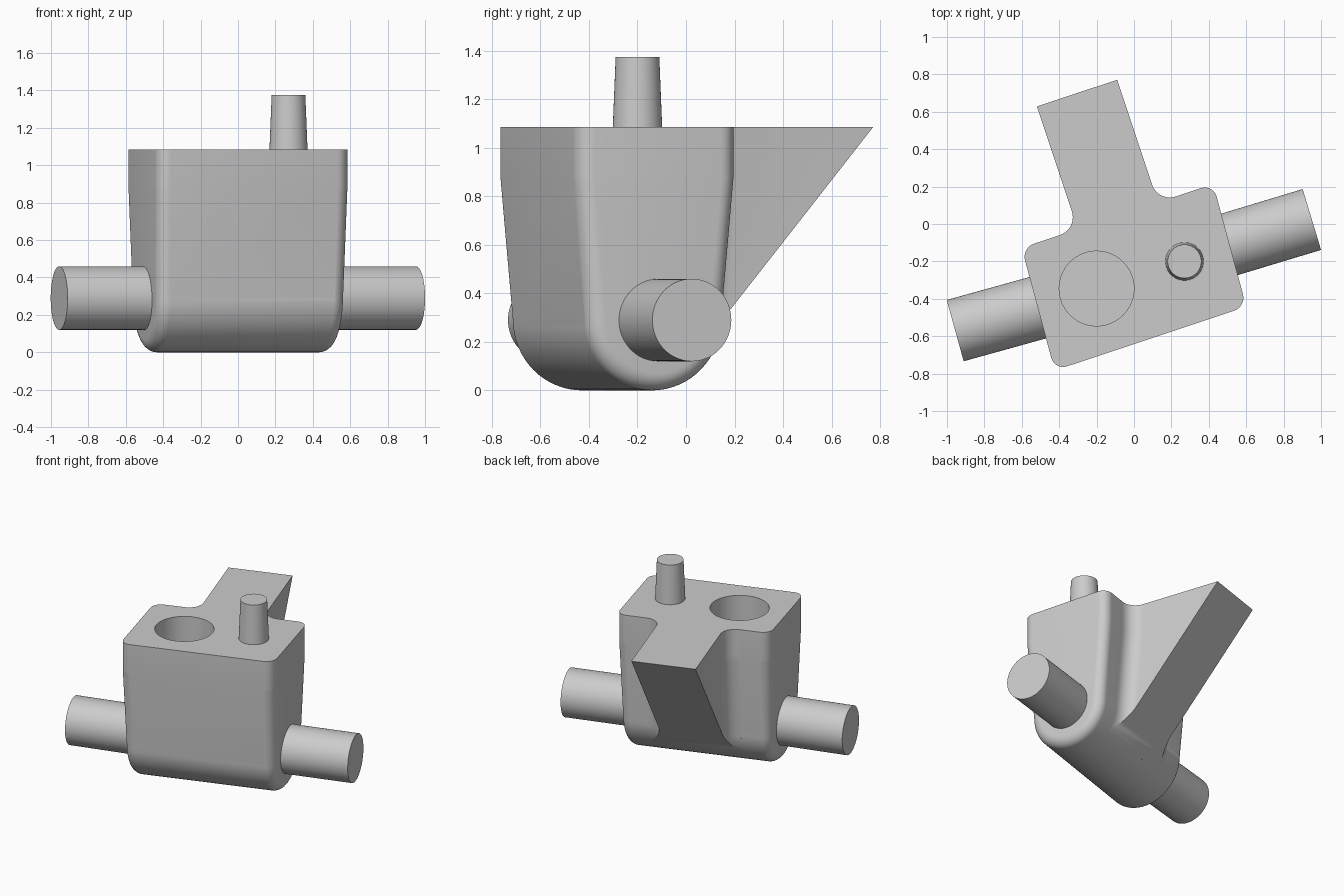
import bpy, bmesh, math
from mathutils import Matrix, Vector

cube = bpy.data.objects.get("Cube")
if cube:
    bpy.data.objects.remove(cube)

TURN = math.radians(18.4)      # whole block is turned about the vertical
TOP, MID_V, RAD = 1.085, -0.27, 0.29
HALF_TOP, KINK = 0.339, 0.87   # half depth of block, height where draft starts

grey = bpy.data.materials.new("plain grey")
grey.use_nodes = True
COLOUR = (0.6, 0.6, 0.6, 1)
grey.diffuse_color = COLOUR
grey.node_tree.nodes["Principled BSDF"].inputs["Base Color"].default_value = COLOUR


def finish(name, bm, matrix=None):
    bmesh.ops.recalc_face_normals(bm, faces=bm.faces)
    mesh = bpy.data.meshes.new(name)
    bm.to_mesh(mesh)
    bm.free()
    mesh.materials.append(grey)
    if matrix:
        mesh.transform(matrix)
    ob = bpy.data.objects.new(name, mesh)
    bpy.context.collection.objects.link(ob)
    return ob


def smooth(ob):
    bpy.ops.object.select_all(action='DESELECT')
    ob.select_set(True)
    bpy.context.view_layer.objects.active = ob
    bpy.ops.object.shade_smooth_by_angle(angle=math.radians(30))


def rod(name, r1, r2, start, end):
    start, end = Vector(start), Vector(end)
    axis = end - start
    bm = bmesh.new()
    bmesh.ops.create_cone(bm, cap_ends=True, segments=64, radius1=r1, radius2=r2, depth=axis.length)
    turn = axis.to_track_quat('Z', 'Y').to_matrix().to_4x4()
    return finish(name, bm, Matrix.Translation((start + end) / 2) @ turn)


def half_depth(z):
    """Half depth of the block at height z."""
    if z >= KINK:
        return HALF_TOP
    if z >= RAD:
        return RAD + (HALF_TOP - RAD) * (z - RAD) / (KINK - RAD)
    return math.sqrt(max(0, RAD ** 2 - (RAD - z) ** 2))


spin = Matrix.Rotation(TURN, 4, 'Z')

# Block: U-shaped section swept sideways, with rounded ends
N = 32
section = [(HALF_TOP, TOP), (HALF_TOP, KINK)]
section += [(RAD * math.cos(math.pi * i / N), RAD - RAD * math.sin(math.pi * i / N)) for i in range(N + 1)]
section += [(-HALF_TOP, KINK), (-HALF_TOP, TOP)]
bm = bmesh.new()
start = bm.faces.new([bm.verts.new((-0.54, v, z)) for v, z in section])
sweep = bmesh.ops.extrude_face_region(bm, geom=[start], use_keep_orig=True)
bmesh.ops.translate(bm, vec=(1.08, 0, 0), verts=[g for g in sweep["geom"] if isinstance(g, bmesh.types.BMVert)])
bmesh.ops.recalc_face_normals(bm, faces=bm.faces)
rims = [e for e in bm.edges
        if abs(e.verts[0].co.x - e.verts[1].co.x) < 0.01
        and min(v.co.z for v in e.verts) < TOP - 0.01]
bmesh.ops.bevel(bm, geom=rims, offset=0.07, segments=8, profile=0.5, affect='EDGES', clamp_overlap=False)
for height in (KINK, RAD):
    bmesh.ops.bisect_plane(bm, geom=bm.verts[:] + bm.edges[:] + bm.faces[:],
                           plane_co=(0, 0, height), plane_no=(0, 0, 1))
for v in bm.verts:             # slight draft and skew of the ends
    v.co.x *= 1 - 0.035 * max(0, KINK - v.co.z)
    v.co.x += 0.058 * v.co.y - 0.09
    v.co.y += MID_V
block = finish("block", bm, spin)

# Round well sunk into the top
cutter = rod("well_cutter", 0.2, 0.2, (-0.2, -0.345, 0.5), (-0.2, -0.345, 1.3))
cutter.hide_render = True
cut = block.modifiers.new("well", 'BOOLEAN')
cut.operation, cut.object, cut.solver = 'DIFFERENCE', cutter, 'EXACT'
bpy.context.view_layer.objects.active = block
bpy.ops.object.modifier_apply(modifier=cut.name)
bpy.data.objects.remove(cutter)
smooth(block)

# Rear bracket: stacked outlines with flared roots and a sloping underside
ARM_U, ARM_W, ARM_TIP, FLARE = -0.068, 0.226, 0.76, 0.1
LOW, ROWS, STEPS = 0.106, 32, 10
bm = bmesh.new()
rings = []
for row in range(ROWS + 1):
    z = LOW + (TOP - LOW) * row / ROWS
    root = MID_V + half_depth(z)
    tip = max(root, ARM_TIP - (TOP - z) / 1.213)
    side = [(ARM_W + FLARE, root - 0.01)]
    for i in range(STEPS + 1):
        d = min(FLARE * (1 - math.cos(math.pi / 2 * i / STEPS)), tip - root)
        side.append((ARM_W + FLARE - math.sqrt(max(0, FLARE ** 2 - (FLARE - d) ** 2)), root + d))
    side.append((side[-1][0], tip))
    outline = side + [(-u, v) for u, v in reversed(side)]
    rings.append([bm.verts.new((ARM_U + u, v, z)) for u, v in outline])
for a, b in zip(rings, rings[1:]):
    for i in range(len(a)):
        j = (i + 1) % len(a)
        bm.faces.new((a[i], a[j], b[j], b[i]))
bm.faces.new(rings[0])
bm.faces.new(rings[-1])
bmesh.ops.remove_doubles(bm, verts=bm.verts, dist=0.0005)
smooth(finish("rear_bracket", bm, spin))

# Side shafts
for name, x, y, angle in (("right_shaft", -0.956, -0.57, 15.5), ("left_shaft", 0.951, 0.024, 16.8)):
    reach = math.copysign(0.65, -x)
    a = math.radians(angle)
    inner = (x + reach * math.cos(a), y + reach * math.sin(a), 0.29)
    smooth(rod(name, 0.17, 0.17, (x, y, 0.29), inner))

# Tapered peg on the top
smooth(rod("top_peg", 0.103, 0.09, (0.27, -0.2, TOP - 0.03), (0.27, -0.2, 1.375)))
